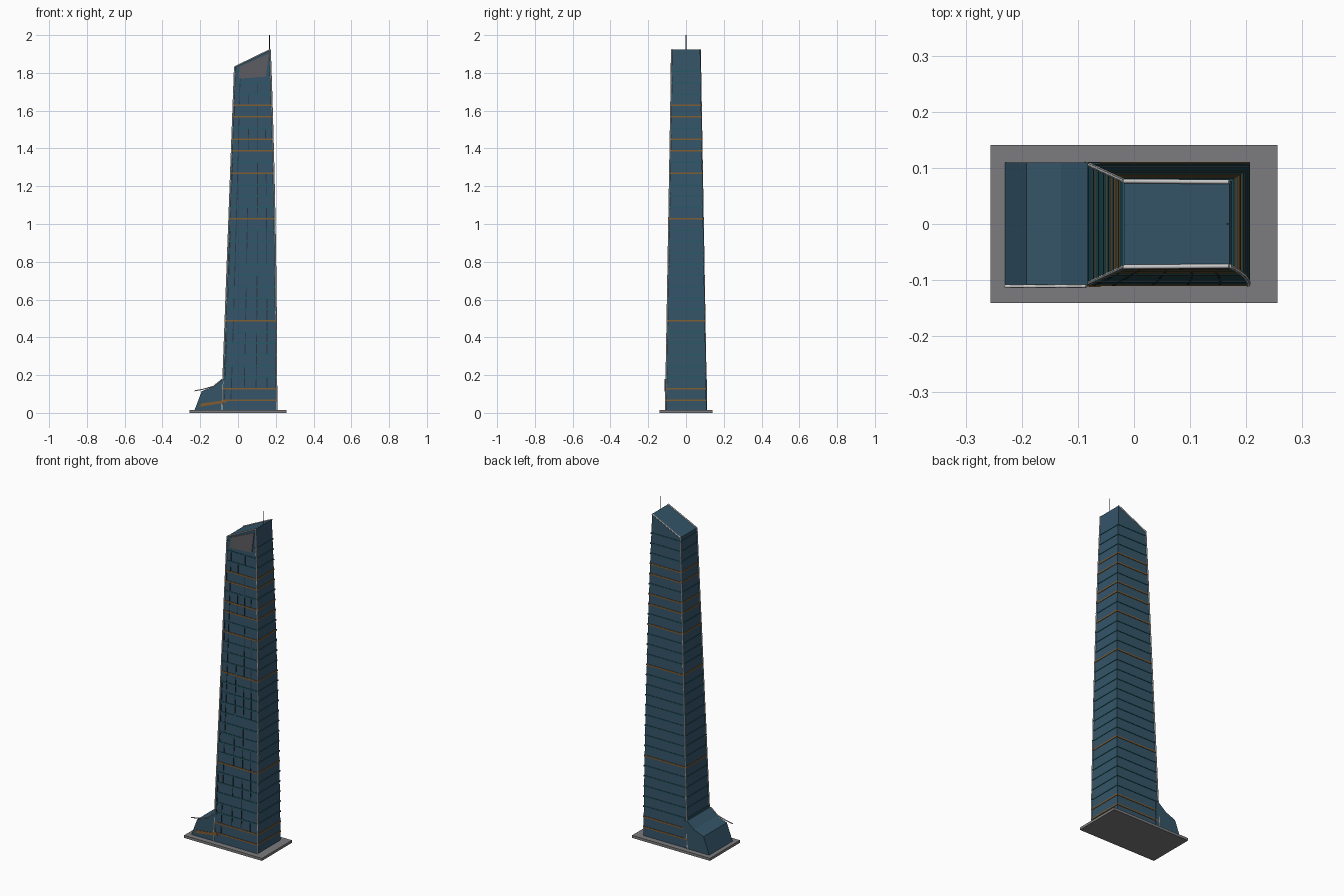
import bpy, bmesh, random
from mathutils import Vector

if "Cube" in bpy.data.objects:
    bpy.data.objects.remove(bpy.data.objects["Cube"])

random.seed(4)
Z0, Z1 = 0.015, 1.923


def material(name, rgb):
    m = bpy.data.materials.new(name)
    m.diffuse_color = (*rgb, 1)
    m.use_nodes = True
    m.node_tree.nodes["Principled BSDF"].inputs["Base Color"].default_value = m.diffuse_color
    return m


GLASS = material("blue_glass", (0.035, 0.09, 0.14))
TEAL = material("teal", (0.02, 0.10, 0.13))
BROWN = material("bronze", (0.22, 0.11, 0.03))
DARK = material("dark_metal", (0.02, 0.035, 0.05))
WHITE = material("pale_trim", (0.75, 0.75, 0.75))
GREY = material("paving", (0.2, 0.2, 0.21))
PANEL = material("crown_grey", (0.11, 0.11, 0.12))


def finish(bm, name, mat):
    bmesh.ops.recalc_face_normals(bm, faces=bm.faces)
    me = bpy.data.meshes.new(name)
    bm.to_mesh(me)
    bm.free()
    me.materials.append(mat)
    ob = bpy.data.objects.new(name, me)
    bpy.context.collection.objects.link(ob)
    return ob


def loft(bm, rings):
    """Skin a stack of equal loops and cap both ends."""
    vs = [[bm.verts.new(p) for p in r] for r in rings]
    n = len(vs[0])
    for a, b in zip(vs, vs[1:]):
        for i in range(n):
            j = (i + 1) % n
            bm.faces.new((a[i], a[j], b[j], b[i]))
    bm.faces.new(vs[0][::-1])
    bm.faces.new(vs[-1])


def box(bm, x0, x1, y0, y1, z0, z1):
    loft(bm, [[(x0, y0, z), (x1, y0, z), (x1, y1, z), (x0, y1, z)] for z in (z0, z1)])


def pipe(name, pts, r, mat=WHITE):
    cu = bpy.data.curves.new(name, 'CURVE')
    cu.dimensions = '3D'
    cu.bevel_depth = r
    cu.bevel_resolution = 1
    cu.use_fill_caps = True
    sp = cu.splines.new('POLY')
    sp.points.add(len(pts) - 1)
    for p, c in zip(sp.points, pts):
        p.co = (*c, 1)
    ob = bpy.data.objects.new(name, cu)
    bpy.context.collection.objects.link(ob)
    cu.materials.append(mat)
    bpy.ops.object.select_all(action='DESELECT')
    ob.select_set(True)
    bpy.context.view_layer.objects.active = ob
    bpy.ops.object.convert(target='MESH')


# Tapering outline: straight left, front and back, bowed right side
def t(z): return (z - Z0) / (Z1 - Z0)
def left(z): return -0.085 + 0.071 * t(z)
def right(z): return 0.204 - 0.034 * t(z) ** 2
def half(z): return 0.108 - 0.033 * t(z)
def roof(u): return 1.832 + (Z1 - 1.832) * u


def ring(z, o=0.0, zl=None):
    zl = z if zl is None else zl
    a, b, hl, hr = left(zl) - o, right(z) + o, half(zl) + o, half(z) + o
    return [(a, -hl, zl), (b, -hr, z), (b, hr, z), (a, hl, zl)]


def front(u, z, o):
    return Vector((left(z) + (right(z) - left(z)) * u, -half(z) - o, z))


def front_patch(bm, corners, o0, o1):
    loft(bm, [[front(u, z, o) for u, z in corners] for o in (o0, o1)])


# Base slab
bm = bmesh.new()
box(bm, -0.256, 0.256, -0.141, 0.141, 0, Z0)
finish(bm, "base_slab", GREY)

# Tower with sloping roof
bm = bmesh.new()
loft(bm, [ring(Z0 + 0.18 * i) for i in range(10)] + [ring(Z1, 0, roof(0))])
finish(bm, "tower_body", GLASS)

# Floor bands: a few bronze, the rest teal
bronze_floors = {0, 1, 7, 16, 20, 22, 23, 25, 26}
bms = {True: bmesh.new(), False: bmesh.new()}
for k in range(30):
    z = 0.068 + 0.06 * k
    loft(bms[k in bronze_floors], [ring(z - 0.004, 0.003), ring(z + 0.004, 0.003)])
finish(bms[True], "bronze_floor_bands", BROWN)
finish(bms[False], "teal_floor_bands", TEAL)

# Broken vertical fins on the front
bm = bmesh.new()
for u, chance in ((0.04, 0.5), (0.16, 0.85), (0.40, 0.6), (0.62, 0.5), (0.82, 0.45)):
    for k in range(29):
        if random.random() < chance:
            z = 0.072 + 0.06 * k
            w = 0.008
            front_patch(bm, [(u - w, z), (u + w, z), (u + w, z + 0.052), (u - w, z + 0.052)],
                        -0.002, 0.003)
finish(bm, "front_fins", DARK)

# Grey crown panel under the roof line
bm = bmesh.new()
front_patch(bm, [(0.13, 1.77), (0.86, 1.78), (0.95, 1.9), (0.13, 1.832)], -0.004, 0.0045)
finish(bm, "crown_panel", PANEL)

# Pale edge trims
zs = [Z0 + (1.832 - Z0) * i / 12 for i in range(13)]
zr = [Z0 + (Z1 - Z0) * i / 12 for i in range(13)]
pipe("front_left_trim", [(left(z), -half(z), z) for z in zs], 0.004)
pipe("back_left_trim", [(left(z), half(z), z) for z in zs], 0.004)
pipe("front_right_trim", [(right(z), -half(z), z) for z in zr], 0.004)
for s, n in ((-1, "front"), (1, "back")):
    zl = roof(0)
    pipe(n + "_roof_trim", [(left(zl), s * half(zl), zl), (right(Z1), s * half(Z1), Z1)], 0.004)

# Podium wing on the left
profile = [(-0.23, Z0), (-0.192, 0.115), (-0.13, 0.14), (-0.083, 0.178), (-0.06, 0.178), (-0.06, Z0)]
bm = bmesh.new()
loft(bm, [[(x, y, z) for x, z in profile] for y in (-0.109, 0.11)])
finish(bm, "podium_wing", GLASS)
pipe("podium_trim", [(x, -0.111, z) for x, z in
                     ((-0.23, 0.117), (-0.19, 0.124), (-0.13, 0.141), (-0.085, 0.178))], 0.003)

# Bronze entrance strip on the podium front
bm = bmesh.new()
strip = [(-0.205, 0.032), (-0.06, 0.055), (-0.06, 0.068), (-0.195, 0.05)]
loft(bm, [[(x, y, z) for x, z in strip] for y in (-0.112, -0.105)])
finish(bm, "entrance_strip", BROWN)

# Roof mast
pipe("roof_mast", [(0.167, 0, 1.9), (0.167, 0, 2.0)], 0.002, DARK)
